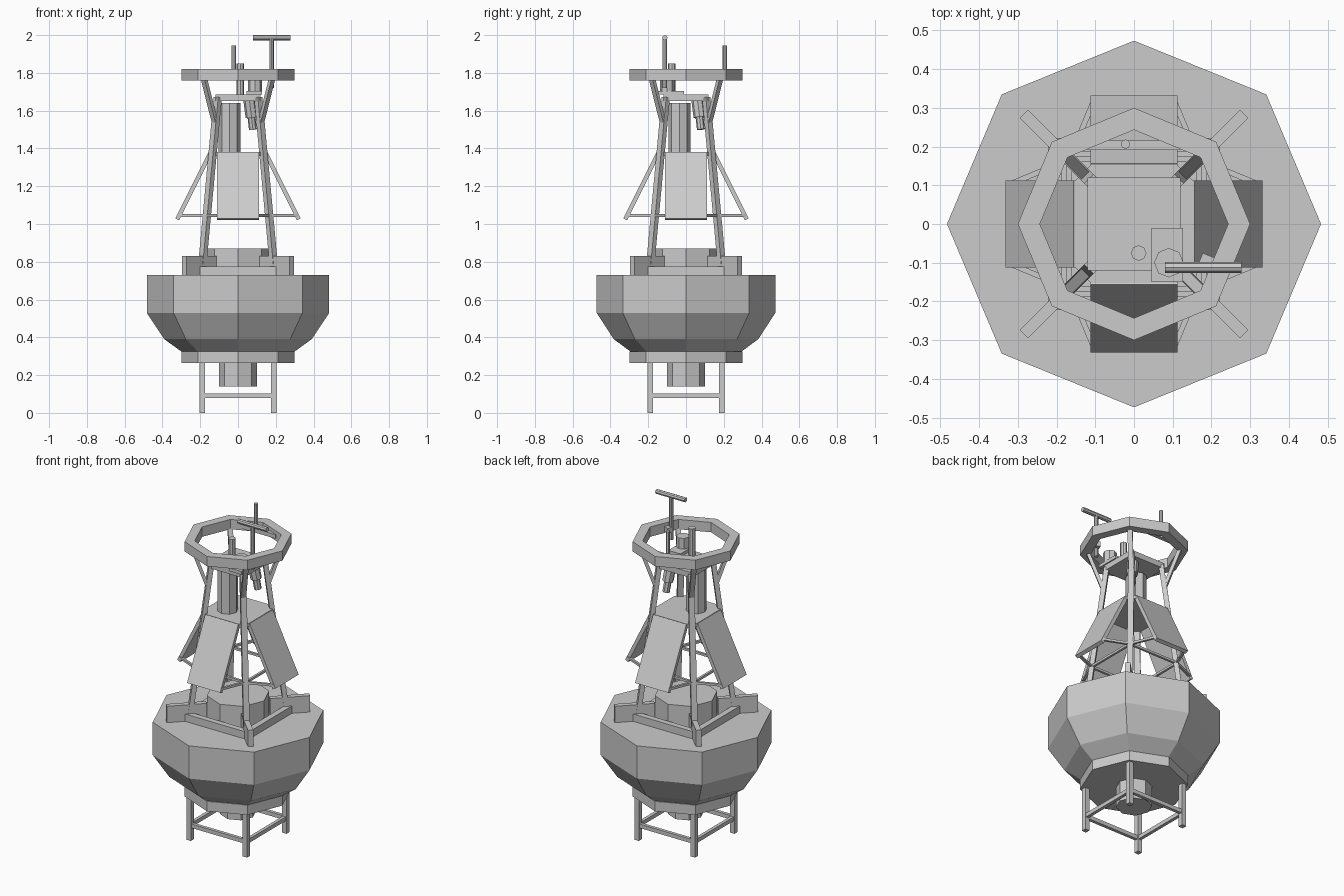
import bpy, bmesh
from math import pi, cos, sin, radians
from mathutils import Vector, Matrix

cube = bpy.data.objects.get("Cube")
if cube:
    bpy.data.objects.remove(cube, do_unlink=True)

GREY = (0.6, 0.6, 0.6, 1)
paint = bpy.data.materials.new("grey_paint")
paint.use_nodes = True
paint.diffuse_color = GREY
paint.node_tree.nodes["Principled BSDF"].inputs["Base Color"].default_value = GREY


def finish(name, bm):
    bmesh.ops.recalc_face_normals(bm, faces=bm.faces)
    mesh = bpy.data.meshes.new(name)
    bm.to_mesh(mesh)
    bm.free()
    mesh.materials.append(paint)
    obj = bpy.data.objects.new(name, mesh)
    bpy.context.collection.objects.link(obj)
    return obj


def box(name, centre, size, turn=0):
    bm = bmesh.new()
    m = Matrix.Translation(centre) @ Matrix.Rotation(radians(turn), 4, 'Z') @ Matrix.Diagonal((*size, 1))
    bmesh.ops.create_cube(bm, size=1, matrix=m)
    return finish(name, bm)


def span(a, b):
    """Matrix placing a z-aligned unit part between two points."""
    a, b = Vector(a), Vector(b)
    rot = (b - a).to_track_quat('Z', 'Y').to_matrix().to_4x4()
    return Matrix.Translation((a + b) / 2) @ rot, (b - a).length


def beam(name, a, b, w, d=None):
    m, length = span(a, b)
    bm = bmesh.new()
    bmesh.ops.create_cube(bm, size=1, matrix=m @ Matrix.Diagonal((w, d or w, length, 1)))
    return finish(name, bm)


def rod(name, a, b, r, sides=8):
    m, length = span(a, b)
    bm = bmesh.new()
    bmesh.ops.create_cone(bm, cap_ends=True, segments=sides, radius1=r, radius2=r,
                          depth=length, matrix=m)
    return finish(name, bm)


def lathe(name, profile, closed=False, sides=8):
    """Revolve (radius, z) points into a faceted solid or ring."""
    bm = bmesh.new()
    rings = [[bm.verts.new((r * cos(2 * pi * i / sides), r * sin(2 * pi * i / sides), z))
              for i in range(sides)] for r, z in profile]
    pairs = list(zip(rings, rings[1:]))
    if closed:
        pairs.append((rings[-1], rings[0]))
    else:
        bm.faces.new(rings[0])
        bm.faces.new(rings[-1])
    for lo, hi in pairs:
        for i in range(sides):
            j = (i + 1) % sides
            bm.faces.new((lo[i], lo[j], hi[j], hi[i]))
    return finish(name, bm)


CORNERS = [(1, 1), (-1, 1), (-1, -1), (1, -1)]

# Float hull, lower collar, counterweight and deck hatch
hull = lathe("float_hull", [(0.3, 0.325), (0.39, 0.39), (0.483, 0.53), (0.483, 0.73)])
hull.scale.y = 0.98
lathe("lower_collar", [(0.3, 0.265), (0.3, 0.325)])
lathe("counterweight", [(0.1, 0.14), (0.1, 0.265)])
lathe("deck_hatch", [(0.175, 0.73), (0.175, 0.87)])

# Parts repeated at the four corners
for n, (sx, sy) in enumerate(CORNERS, 1):
    box(f"foot_leg_{n}", (0.19 * sx, 0.19 * sy, 0.145), (0.03, 0.03, 0.29))
    angle = 45 if sx == sy else -45
    box(f"deck_fin_{n}", (0.205 * sx, 0.205 * sy, 0.78), (0.225, 0.03, 0.1), angle)
    beam(f"tower_leg_{n}", (0.195 * sx, 0.195 * sy, 0.72), (0.107 * sx, 0.107 * sy, 1.67), 0.034, 0.028)
    beam(f"ring_strut_{n}", (0.12 * sx, 0.12 * sy, 1.53), (0.183 * sx, 0.183 * sy, 1.78), 0.028, 0.02)
    # Thin stays from the tower leg to the neighbouring panels
    leg = (0.167 * sx, 0.167 * sy, 1.045)
    beam(f"panel_stay_a_{n}", leg, (0.105 * sx, 0.315 * sy, 1.045), 0.014)
    beam(f"panel_stay_b_{n}", leg, (0.315 * sx, 0.105 * sy, 1.045), 0.014)

# Parts repeated on the four sides
for n in range(4):
    turn = Matrix.Rotation(n * pi / 2, 4, 'Z')
    for part in (
        box(f"foot_brace_{n + 1}", (0, 0.19, 0.09), (0.36, 0.02, 0.024)),
        box(f"deck_frame_{n + 1}", (0, 0.205, 0.752), (0.44, 0.035, 0.046)),
        box(f"panel_brace_{n + 1}", (0, 0.167, 1.045), (0.334, 0.014, 0.014)),
        beam(f"solar_panel_{n + 1}", (0, 0.147, 1.375), (0, 0.322, 1.025), 0.224, 0.022),
    ):
        part.matrix_world = turn @ part.matrix_world

# Panel roof: a square plate with its corners cut for the legs
bm = bmesh.new()
outline = []
for sx, sy in CORNERS:
    pair = [(0.152 * sx, 0.112 * sy), (0.112 * sx, 0.152 * sy)]
    outline += pair if sx == sy else pair[::-1]
base = bm.faces.new([bm.verts.new((x, y, 1.36)) for x, y in outline])
top = bmesh.ops.extrude_face_region(bm, geom=[base])
bmesh.ops.translate(bm, vec=(0, 0, 0.02),
                    verts=[v for v in top["geom"] if isinstance(v, bmesh.types.BMVert)])
finish("panel_roof", bm)

# Tower head: plate, guard ring and central canister
box("tower_top_plate", (0, 0, 1.668), (0.24, 0.24, 0.034))
lathe("guard_ring", [(0.3, 1.76), (0.3, 1.82), (0.243, 1.82), (0.243, 1.76)], closed=True)
rod("canister", (-0.045, -0.035, 1.37), (-0.045, -0.035, 1.64), 0.058)

# Short mast, lantern and its bracket
rod("short_mast", (0.012, -0.075, 1.67), (0.012, -0.075, 1.85), 0.02)
box("lantern_bracket", (0.086, -0.08, 1.695), (0.082, 0.14, 0.02))
rod("lantern", (0.09, -0.1, 1.7), (0.09, -0.1, 1.77), 0.038)

# T-shaped antenna clamped to the ring
rod("antenna_post", (0.178, -0.112, 1.72), (0.178, -0.112, 1.985), 0.012)
rod("antenna_bar", (0.08, -0.112, 1.986), (0.277, -0.112, 1.986), 0.014)
box("antenna_clamp", (0.195, -0.098, 1.785), (0.05, 0.03, 0.03), -22)

# Whip antenna on a crossbar at the back
box("whip_crossbar", (0, 0.203, 1.785), (0.24, 0.024, 0.024))
rod("whip_antenna", (-0.022, 0.206, 1.775), (-0.022, 0.206, 1.945), 0.012)

# Tilted horn hanging under the top plate
rod("horn_body", (0.06, 0.06, 1.66), (0.072, 0.072, 1.565), 0.032)
rod("horn_tip", (0.07, 0.07, 1.58), (0.079, 0.079, 1.5), 0.021)
